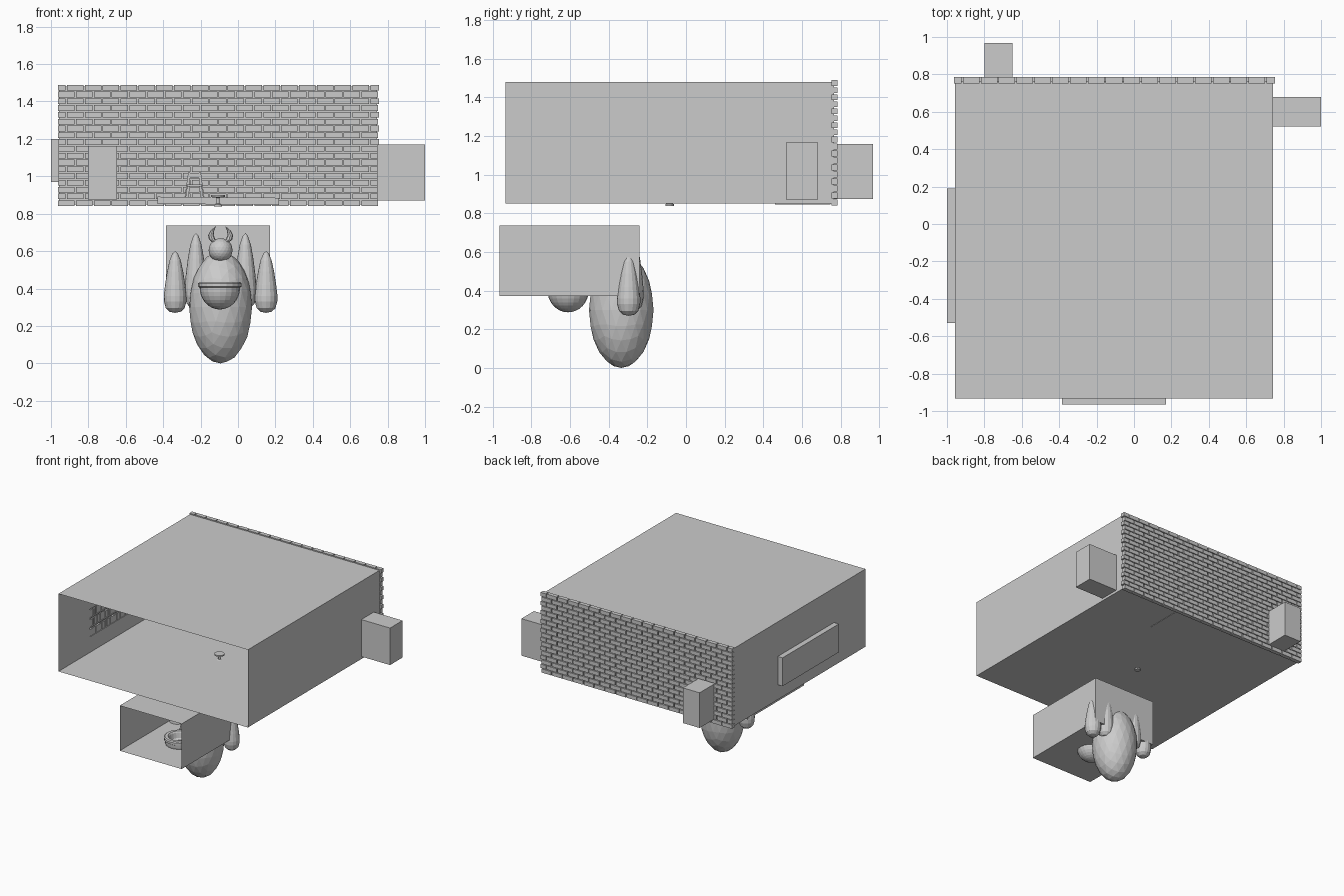
import bpy, bmesh, math, random
from mathutils import Vector, Matrix

if "Cube" in bpy.data.objects:
    bpy.data.objects.remove(bpy.data.objects["Cube"])
random.seed(4)

grey = bpy.data.materials.new("plain grey")
grey.diffuse_color = (0.6, 0.6, 0.6, 1)
grey.use_nodes = True
grey.node_tree.nodes["Principled BSDF"].inputs["Base Color"].default_value = grey.diffuse_color


def finish(name, bm, smooth=False):
    me = bpy.data.meshes.new(name)
    bm.to_mesh(me)
    bm.free()
    me.materials.append(grey)
    ob = bpy.data.objects.new(name, me)
    bpy.context.collection.objects.link(ob)
    for p in me.polygons:
        p.use_smooth = smooth
    return ob


def quad(bm, pts):
    bm.faces.new([bm.verts.new(p) for p in pts])


def wall(bm, axis, pos, a, b, hole=None):
    """Rectangle perpendicular to axis; a, b are ranges on the other two axes, hole = (range, range)."""
    def rect(u, v):
        pts = []
        for s, t in ((u[0], v[0]), (u[1], v[0]), (u[1], v[1]), (u[0], v[1])):
            p = [s, t]
            p.insert(axis, pos)
            pts.append(p)
        quad(bm, pts)
    if not hole:
        return rect(a, b)
    h, k = hole
    for u, v in (((a[0], h[0]), b), ((h[1], a[1]), b), (h, (b[0], k[0])), (h, (k[1], b[1]))):
        if u[1] > u[0] and v[1] > v[0]:
            rect(u, v)


def shell(name, x, y, z, open_sides, holes={}):
    """Thin walled box; sides are (axis, end)."""
    bm = bmesh.new()
    r = (x, y, z)
    for axis in range(3):
        a, b = [r[i] for i in range(3) if i != axis]
        for end in (0, 1):
            if (axis, end) not in open_sides:
                wall(bm, axis, r[axis][end], a, b, holes.get((axis, end)))
    return finish(name, bm)


def add_box(bm, x, y, z, rot=None):
    c = Vector((sum(x) / 2, sum(y) / 2, sum(z) / 2))
    m = Matrix.Translation(c) @ (rot or Matrix()) @ Matrix.Diagonal((x[1] - x[0], y[1] - y[0], z[1] - z[0], 1))
    bmesh.ops.create_cube(bm, size=1, matrix=m)


def lathe(name, profile, loc, sides=20, smooth=False):
    bm = bmesh.new()
    vs = [bm.verts.new((r, 0, z)) for r, z in profile]
    es = [bm.edges.new(p) for p in zip(vs, vs[1:])]
    bmesh.ops.spin(bm, geom=vs + es, cent=(0, 0, 0), axis=(0, 0, 1), angle=2 * math.pi, steps=sides)
    bmesh.ops.remove_doubles(bm, verts=bm.verts, dist=1e-5)
    bmesh.ops.recalc_face_normals(bm, faces=bm.faces)
    ob = finish(name, bm, smooth)
    ob.location = loc
    return ob


def ball(name, loc, size, sub=3):
    bm = bmesh.new()
    m = Matrix.Translation(loc) @ Matrix.Diagonal((*size, 1))
    bmesh.ops.create_icosphere(bm, subdivisions=sub, radius=1, matrix=m)
    return finish(name, bm)


# Main room, open at the front, with two doorways and a shelf recess
door_x, door_z = (-0.80, -0.65), (0.875, 1.16)
side_y, side_z = (0.52, 0.68), (0.87, 1.17)
shelf_y, shelf_z = (-0.53, 0.19), (0.97, 1.20)
shell("main_room", (-0.957, 0.742), (-0.933, 0.765), (0.85, 1.48), {(1, 0)},
      {(1, 1): (door_x, door_z), (0, 1): (side_y, side_z), (0, 0): (shelf_y, shelf_z)})
shell("back_passage", door_x, (0.765, 0.968), door_z, {(1, 0)})
shell("side_passage", (0.742, 1.0), side_y, side_z, {(0, 0)})
shell("shelf_recess", (-1.0, -0.957), shelf_y, shelf_z, {(0, 1)})

# Shelf boards and rows of books in the recess
bm = bmesh.new()
step = (shelf_z[1] - shelf_z[0]) / 3
for i in range(3):
    z = shelf_z[0] + i * step
    add_box(bm, (-0.998, -0.957), shelf_y, (z, z + 0.006))
    y = shelf_y[0] + 0.005
    while y < shelf_y[1] - 0.025:
        w = random.uniform(0.014, 0.022)
        add_box(bm, (-0.995, -0.962), (y, y + w), (z + 0.006, z + step * random.uniform(0.75, 0.93)))
        y += w + 0.002
finish("books_and_shelves", bm)

# Brick courses on the back wall, left out at the doorway
bm = bmesh.new()
rows, x0, x1, z0, z1 = 18, -0.962, 0.755, 0.838, 1.492
rh, bw, gap = (z1 - z0) / rows, 0.0954, 0.007
for r in range(rows):
    za, zb = z0 + r * rh + 0.003, z0 + (r + 1) * rh - 0.003
    x = x0 - (bw / 2 if r % 2 else 0)
    while x < x1:
        a, b = max(x, x0), min(x + bw - gap, x1)
        pieces = [(a, b)]
        if zb > door_z[0] + 0.01 and za < door_z[1] - 0.01:
            pieces = [(a, min(b, door_x[0])), (max(a, door_x[1]), b)]
        for s, t in pieces:
            if t - s > 0.004:
                add_box(bm, (s, t), (0.752, 0.785), (za, zb))
        x += bw
finish("brick_wall", bm)

# Low platform at the back, very slightly tilted
bm = bmesh.new()
add_box(bm, (-0.43, 0.22), (0.46, 0.748), (0.85, 0.888), Matrix.Rotation(math.radians(0.5), 4, 'Y'))
finish("platform", bm)

# Chair on the platform
bm = bmesh.new()
for s in (-1, 1):
    for y, top in ((0.62, 0.95), (0.68, 1.02)):
        add_box(bm, (-0.24 + s * 0.036, -0.225 + s * 0.036), (y, y + 0.015), (0.885, top),
                Matrix.Rotation(-s * 0.14, 4, 'Y'))
add_box(bm, (-0.272, -0.192), (0.61, 0.7), (0.945, 0.957))
add_box(bm, (-0.262, -0.202), (0.682, 0.694), (0.99, 1.018))
finish("chair", bm)

# Small round pedestal table
lathe("round_table", [(0, 0.838), (0.022, 0.838), (0.022, 0.848), (0.009, 0.855), (0.009, 0.885),
                      (0.038, 0.889), (0.038, 0.899), (0, 0.899)], (-0.107, -0.085, 0), 16)

# Lower chamber, open at the front
shell("lower_chamber", (-0.385, 0.17), (-0.965, -0.24), (0.372, 0.738), {(1, 0)})

# Bowl with a thick rim
outer = [(0.108 * math.sin(t), 0.405 - 0.117 * math.cos(t)) for t in [i * math.pi / 16 for i in range(9)]]
lathe("bowl", outer + [(0.116, 0.41), (0.116, 0.428), (0.108, 0.435), (0.085, 0.435), (0.078, 0.425),
                       (0.07, 0.385), (0.045, 0.355), (0, 0.345)], (-0.097, -0.61, 0), 20)

# Creature: body, head and four tapered limbs
cx = -0.093
ball("body", (cx, -0.335, 0.30), (0.168, 0.167, 0.30))
ball("head", (cx, -0.39, 0.605), (0.064, 0.064, 0.064))
limb = [(0, 0), (0.03, 0.006), (0.05, 0.025), (0.06, 0.06), (0.061, 0.09), (0.054, 0.15),
        (0.043, 0.22), (0.03, 0.28), (0.014, 0.318), (0, 0.33)]
for side, s in (("left", -1), ("right", 1)):
    for part, dx, y, z, h in (("outer", 0.243, -0.297, 0.27, 1.0), ("inner", 0.132, -0.28, 0.29, 1.23)):
        lathe(f"{side}_{part}_limb", [(r, t * h) for r, t in limb], (cx + s * dx, y, z), 16)

    # Curved pincers on top of the head
    bm = bmesh.new()
    n, rings = 8, []
    path = [(0.022, 0.64, 0.014), (0.045, 0.662, 0.017), (0.052, 0.685, 0.015),
            (0.044, 0.71, 0.010), (0.026, 0.732, 0.001)]
    for px, pz, rad in path:
        rings.append([bm.verts.new((cx + s * px + rad * math.cos(k * 2 * math.pi / n),
                                    -0.40 + rad * math.sin(k * 2 * math.pi / n), pz)) for k in range(n)])
    for lo, hi in zip(rings, rings[1:]):
        for k in range(n):
            bm.faces.new((lo[k], lo[(k + 1) % n], hi[(k + 1) % n], hi[k]))
    bm.faces.new(rings[0][::-1])
    bm.faces.new(rings[-1])
    finish(f"{side}_pincer", bm)
